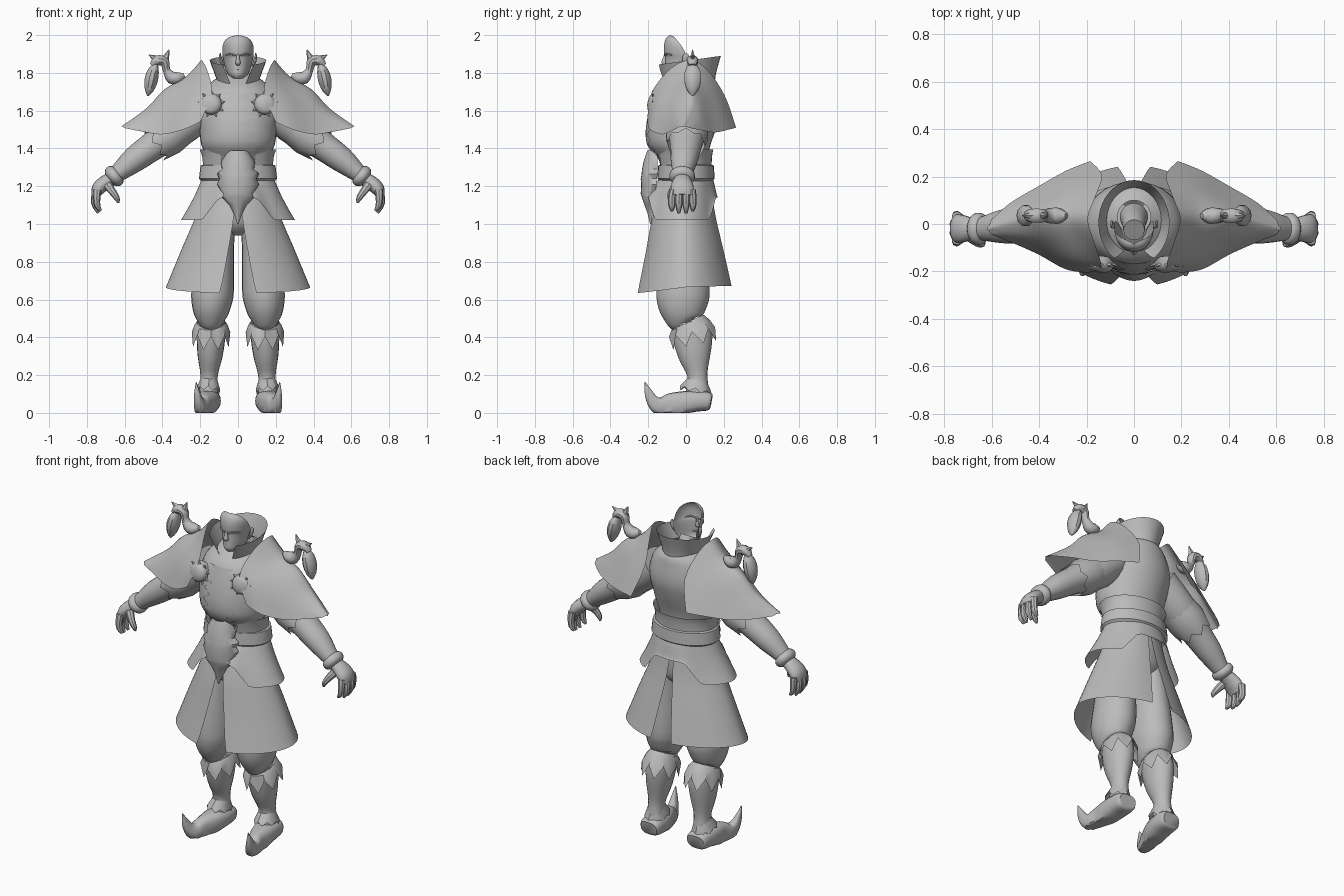
import bpy, bmesh, math
from mathutils import Vector as V

mat = bpy.data.materials.new("plain_grey")
mat.diffuse_color = (0.5, 0.5, 0.5, 1)


def smooth(rows, k):
    """Catmull-Rom refinement of a list of equal-length tuples."""
    if k < 2:
        return [tuple(r) for r in rows]
    out = []
    for i in range(len(rows) - 1):
        p = [rows[max(0, min(len(rows) - 1, i + d))] for d in (-1, 0, 1, 2)]
        for s in range(k):
            t = s / k
            out.append(tuple(b + 0.5 * t * (c - a + t * (2*a - 5*b + 4*c - d + t * (3*(b - c) + d - a)))
                             for a, b, c, d in zip(*p)))
    return out + [tuple(rows[-1])]


def spow(v, p):
    return math.copysign(abs(v) ** p, v)


def surf(name, rows, closed=False, caps=False, mirror=True, angle=40):
    """Grid of points to a mesh, optionally mirrored across x."""
    bm = bmesh.new()
    g = [[bm.verts.new((p[0], p[1], max(p[2], 0))) for p in r] for r in rows]
    n = len(g[0])
    for a, b in zip(g, g[1:]):
        for j in range(n if closed else n - 1):
            bm.faces.new((a[j], a[(j + 1) % n], b[(j + 1) % n], b[j]))
    if caps:
        bm.faces.new(g[0])
        bm.faces.new(g[-1])
    bmesh.ops.remove_doubles(bm, verts=bm.verts, dist=0.0005)
    bmesh.ops.recalc_face_normals(bm, faces=bm.faces)
    me = bpy.data.meshes.new(name)
    bm.to_mesh(me)
    bm.free()
    me.materials.append(mat)
    ob = bpy.data.objects.new(name, me)
    bpy.context.collection.objects.link(ob)
    bpy.ops.object.select_all(action='DESELECT')
    ob.select_set(True)
    bpy.context.view_layer.objects.active = ob
    bpy.ops.object.shade_smooth_by_angle(angle=math.radians(angle))
    if mirror:
        ob.modifiers.new("Mirror", 'MIRROR')
    return ob


def arcs(name, rows, a0=None, a1=None, n=24, k=3, hem=None, mirror=False, power=1):
    """Stacked horizontal arcs: rows of (z, rx, y centre, ry); angle 0 is the front."""
    full = a0 is None
    a0, a1 = a0 or (0, 0), a1 or (2 * math.pi, 2 * math.pi)
    rows = smooth(rows, k)
    grid = []
    for i, (z, rx, yc, ry) in enumerate(rows):
        t = i / (len(rows) - 1)
        s, e = a0[0] + (a0[1] - a0[0]) * t, a1[0] + (a1[1] - a1[0]) * t
        ring = []
        for j in range(n if full else n + 1):
            a = s + (e - s) * j / n
            ring.append((rx * spow(math.sin(a), power), yc - ry * spow(math.cos(a), power),
                         z + (hem(a, t) if hem else 0)))
        grid.append(ring)
    return surf(name, grid, full, False, mirror)


def loft(name, rings, n=16, k=3, ref=(0, 1, 0), tooth=0, caps=True, power=1, mirror=True):
    """Tube along a path: rings of (x, y, z, radius, radius along ref)."""
    rings = smooth(rings, k)
    c = [V(r[:3]) for r in rings]
    grid = []
    for i, r in enumerate(rings):
        t = (c[min(i + 1, len(c) - 1)] - c[max(i - 1, 0)]).normalized()
        u = (V(ref) - t * V(ref).dot(t)).normalized()
        w = t.cross(u)
        ring = []
        for j in range(n):
            a = 2 * math.pi * j / n
            p = c[i] + w * r[3] * spow(math.cos(a), power) + u * r[4] * spow(math.sin(a), power)
            if tooth and i == len(rings) - 1:
                p += t * tooth * (1 if j % 2 else -0.4)
            ring.append(p)
        grid.append(ring)
    return surf(name, grid, True, caps, mirror)


H = math.pi / 2

# Head: open-backed shell with features and neck
arcs("face", [(1.77, .025, -.06, .035), (1.79, .05, -.03, .08), (1.82, .066, 0, .11), (1.86, .076, .012, .121),
              (1.885, .081, .006, .115), (1.90, .083, 0, .116), (1.94, .082, -.022, .095), (1.97, .07, -.045, .066),
              (1.99, .045, -.062, .038), (2.0, .005, -.08, .004)], (-H, -H), (H, H), 20)
loft("neck", [(0, .03, 1.66, .06, .06), (0, .005, 1.76, .05, .052), (0, -.025, 1.82, .045, .05)], mirror=False)
loft("nose", [(0, -.108, 1.9, .007, .006), (0, -.114, 1.875, .009, .01), (0, -.116, 1.855, .014, .014),
              (0, -.106, 1.843, .01, .006)], 10, mirror=False)
loft("brow", [(.012, -.112, 1.892, .004, .005), (.04, -.102, 1.9, .005, .006), (.064, -.076, 1.895, .003, .004)], 8)
loft("lips", [(-.022, -.096, 1.815, .002, .003), (0, -.106, 1.817, .006, .006), (.022, -.096, 1.815, .002, .003)], 8,
     mirror=False)
loft("ear", [(.078, -.01, 1.835, .006, .008), (.088, -.005, 1.86, .009, .014), (.095, 0, 1.89, .007, .016),
             (.092, .002, 1.905, .002, .004)], 8)

# Standing collar, open at the front
arcs("collar", [(1.69, .095, .03, .12), (1.77, .115, .02, .14), (1.865, .15, .005, .18)], (.12, .6), (math.pi,) * 2,
     16, hem=lambda a, t: -.025 * math.cos(a) - .015 * (1 - t) * math.cos(a), mirror=True)

# Torso
chest = [(1.36, .168, -.02, .137), (1.42, .195, -.035, .165), (1.5, .205, -.025, .182),
         (1.6, .215, -.005, .185), (1.7, .19, .005, .165)]
arcs("torso", [(1.22, .18, 0, .13), (1.32, .168, -.01, .128)] + chest +
     [(1.76, .13, .03, .125), (1.8, .07, .03, .07)], n=32)

# Breastplate trim with a jagged edge, hugging the chest
trim = []
for i, (z, rx, yc, ry) in enumerate(smooth(chest, 3)):
    a = (.34 if i % 2 else .6) - .015 * i
    trim.append([((rx + .006) * math.sin(a * s / 6), yc - (ry + .006) * math.cos(a * s / 6), z) for s in range(-6, 7)])
surf("breastplate_trim", trim, mirror=False)

# Round chest bosses with ragged rims
loft("chest_boss", [(.14, -.135, 1.635, .056, .056), (.142, -.175, 1.635, .056, .056), (.143, -.195, 1.637, .042, .042),
                    (.144, -.203, 1.638, .012, .012)], ref=(1, 0, 0))
for i in range(9):
    a = math.radians(10 + i * 40)
    d = V((math.cos(a), 0, math.sin(a)))
    p, q = V((.14, -.168, 1.635)) + d * .045, V((.14, -.178, 1.635)) + d * .072
    loft("boss_spike", [(*p, .018, .012), (*q, .001, .001)], 4, 1)

# Waist: flared top, belt, front plate, pelvis
arcs("waist_flare", [(1.30, .185, -.005, .14), (1.36, .19, -.01, .148), (1.395, .203, -.01, .155)], (.45, .55),
     (math.pi,) * 2, 18, k=2, mirror=True)
arcs("belt", [(1.315, .18, 0, .13), (1.31, .198, 0, .147), (1.24, .207, 0, .152), (1.225, .19, 0, .135)], n=32, k=1)
arcs("front_plate", [(1.385, .065, -.15, .04), (1.39, .05, -.15, .055), (1.33, .09, -.15, .075), (1.29, .085, -.15, .083),
                     (1.265, .112, -.15, .085), (1.24, .098, -.155, .085), (1.21, .112, -.155, .082),
                     (1.16, .08, -.165, .075), (1.145, .09, -.165, .07), (1.1, .045, -.17, .05),
                     (1.06, .025, -.175, .03), (1.0, .003, -.185, .005)], (-H, -H), (H, H), 14, k=1)
arcs("pelvis", [(1.24, .17, 0, .12), (1.1, .18, 0, .13), (1.0, .14, 0, .12), (.94, .03, 0, .06)], n=24)


# Hip guard and split long skirt
def step(a, t):
    s = abs(math.sin(a))
    return t * .12 * (1 - max(0, min(1, (s - .35) / .3)))


arcs("hip_guard", [(1.235, .193, 0, .143), (1.16, .225, -.01, .163), (1.08, .267, -.018, .18), (1.02, .302, -.02, .19)],
     (0, 0), (math.pi,) * 2, 32, hem=step, mirror=True, power=1.06)
arcs("long_skirt", [(1.17, .18, 0, .135), (1.02, .23, -.012, .172), (.85, .3, -.01, .21), (.645, .382, -.01, .258)],
     (.06, .3), (math.pi - .06, math.pi - .22), 24, power=1.12,
     hem=lambda a, t: t * (.02 * (1 - math.cos(a)) - .012 * abs(math.cos(a))), mirror=True)

# Baggy trousers
loft("trouser_leg", [(.085, 0, 1.08, .08, .1), (.115, -.01, .9, .095, .12), (.133, -.015, .66, .112, .14),
                     (.14, -.018, .58, .106, .134), (.143, -.015, .52, .09, .112), (.143, -.01, .487, .07, .088),
                     (.142, 0, .47, .05, .06)], 24)

# Boots: shaft, ragged cuff, ankle flare, curled toe
loft("boot_shaft", [(.14, .025, .48, .078, .095), (.143, .035, .4, .076, .105), (.148, .045, .3, .066, .085),
                    (.153, .06, .2, .046, .053), (.155, .06, .13, .05, .06), (.157, .055, .06, .045, .06)], 20)
loft("boot_cuff", [(.142, .015, .485, .07, .085), (.142, .024, .465, .088, .105), (.143, .036, .408, .102, .125)], 16, 1,
     tooth=.052, caps=False)
loft("ankle_flare", [(.154, .06, .17, .047, .055), (.158, .05, .12, .064, .085)], 16, 1, tooth=.015, caps=False)
loft("boot_foot", [(.157, .134, .06, .038, .055), (.157, .115, .062, .05, .064), (.16, .05, .062, .056, .068),
                   (.168, -.02, .052, .062, .06), (.18, -.08, .038, .066, .044), (.195, -.135, .034, .052, .038),
                   (.208, -.175, .062, .034, .026), (.217, -.2, .112, .02, .014), (.221, -.217, .163, .002, .002)],
     16, ref=(1, 0, 0), power=.75)

# Arms: sleeve, elbow guard, wrist cuff
loft("arm", [(.17, .01, 1.62, .1, .11), (.28, .01, 1.53, .1, .108), (.36, .005, 1.475, .095, .1),
             (.44, 0, 1.42, .078, .085), (.55, -.01, 1.34, .068, .072), (.64, -.02, 1.265, .046, .05),
             (.69, -.02, 1.225, .036, .042)], 20)
loft("elbow_guard", [(.31, .005, 1.51, .1, .108), (.37, .005, 1.465, .106, .114), (.43, 0, 1.425, .092, .1)], 14, 1,
     tooth=.025, caps=False)
loft("wrist_cuff", [(.635, -.02, 1.27, .045, .05), (.645, -.02, 1.262, .058, .066), (.665, -.02, 1.245, .058, .066),
                    (.678, -.02, 1.234, .04, .045)], 18, 2)

# Hands
loft("palm", [(.67, -.02, 1.24, .036, .042), (.71, -.02, 1.215, .038, .055), (.74, -.02, 1.185, .036, .062),
              (.756, -.02, 1.15, .022, .055)], 14)
for i, y in enumerate((-.075, -.038, 0, .036)):
    d = (.012, 0, 0, .012)[i]
    loft("finger", [(.746, y * .9, 1.18, .022, .02), (.76 - d, y, 1.135, .019, .02), (.756 - d, y, 1.095, .016, .018),
                    (.738 - d, y, 1.058 + d, .007, .008)], 8, 2)
loft("thumb", [(.69, -.055, 1.205, .025, .022), (.66, -.078, 1.165, .019, .019), (.64, -.083, 1.135, .015, .015),
               (.633, -.08, 1.112, .006, .006)], 8, 2)

# Shoulder guard: winged shell, each arch runs from front hem over the top to back hem
arches = [
    [(.2, -.205, 1.54), (.138, -.185, 1.69), (.165, -.085, 1.82), (.195, .02, 1.868), (.165, .11, 1.82), (.135, .205, 1.68), (.185, .265, 1.51)],
    [(.29, -.19, 1.50), (.25, -.155, 1.65), (.25, -.07, 1.742), (.275, .025, 1.78), (.26, .1, 1.742), (.25, .17, 1.65), (.285, .225, 1.50)],
    [(.40, -.13, 1.475), (.385, -.10, 1.575), (.38, -.045, 1.67), (.39, .025, 1.712), (.385, .075, 1.67), (.385, .12, 1.585), (.41, .155, 1.485)],
    [(.50, -.085, 1.488), (.49, -.065, 1.54), (.485, -.035, 1.585), (.485, .015, 1.612), (.49, .05, 1.585), (.50, .075, 1.545), (.52, .09, 1.495)],
    [(.60, -.045, 1.508), (.605, -.04, 1.512), (.61, -.03, 1.515), (.62, -.02, 1.515), (.61, -.005, 1.515), (.605, .01, 1.512), (.60, .02, 1.508)]]
flat = [sum(a, ()) for a in arches]
shell = [smooth([r[i:i + 3] for i in range(0, 21, 3)], 4) for r in smooth(flat, 5)]
surf("shoulder_guard", shell)

# Hooked horn on each shoulder with a hanging leaf
loft("shoulder_horn", [(.285, .035, 1.79, .012, .012), (.315, .035, 1.775, .03, .034), (.35, .035, 1.775, .034, .034),
                       (.378, .035, 1.815, .02, .025), (.39, .035, 1.86, .026, .03), (.43, .035, 1.865, .026, .03),
                       (.455, .035, 1.84, .014, .018)], 10)
loft("horn_spike", [(.395, .035, 1.85, .032, .024), (.365, .035, 1.922, .002, .002)], 6, 1)
loft("horn_barb", [(.425, .035, 1.87, .024, .02), (.472, .035, 1.895, .002, .002)], 6, 1)
loft("hanging_leaf", [(.435, .035, 1.845, .014, .02), (.448, .035, 1.81, .03, .042), (.46, .035, 1.76, .035, .046),
                      (.47, .035, 1.71, .024, .032), (.477, .035, 1.678, .004, .006)], 10)
